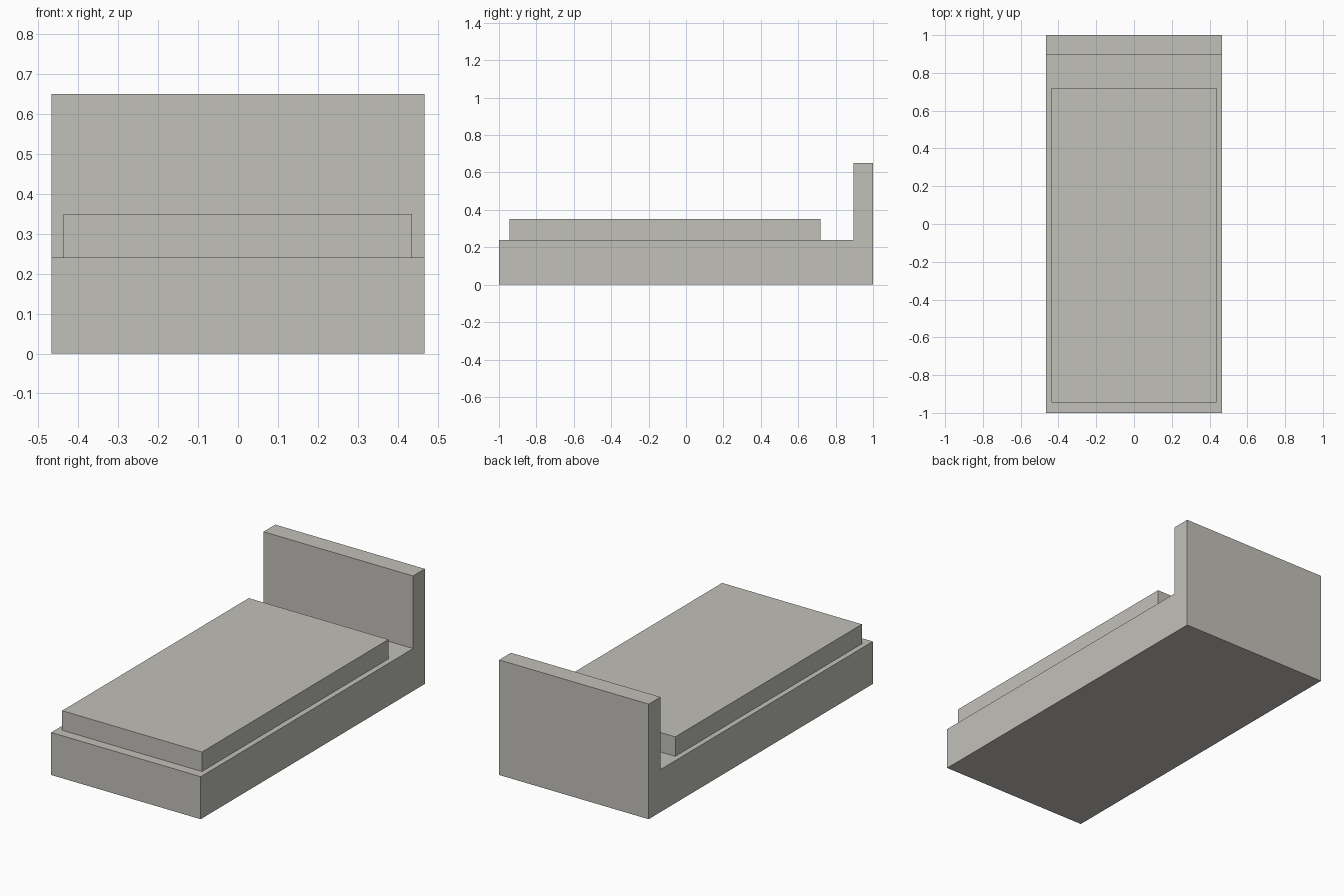
import bpy
import bmesh

if "Cube" in bpy.data.objects:
    bpy.data.objects.remove(bpy.data.objects["Cube"])

grey = bpy.data.materials.new("warm_grey")
grey.diffuse_color = (0.54, 0.53, 0.49, 1.0)
grey.use_nodes = True
grey.node_tree.nodes["Principled BSDF"].inputs["Base Color"].default_value = grey.diffuse_color


def extrude_profile(name, profile, x0, x1):
    """Extrude a closed (y, z) outline along x from x0 to x1."""
    bm = bmesh.new()
    face = bm.faces.new([bm.verts.new((x0, y, z)) for y, z in profile])
    result = bmesh.ops.extrude_face_region(bm, geom=[face])
    moved = [g for g in result["geom"] if isinstance(g, bmesh.types.BMVert)]
    bmesh.ops.translate(bm, verts=moved, vec=(x1 - x0, 0, 0))
    bmesh.ops.recalc_face_normals(bm, faces=bm.faces)
    mesh = bpy.data.meshes.new(name)
    bm.to_mesh(mesh)
    bm.free()
    mesh.materials.append(grey)
    obj = bpy.data.objects.new(name, mesh)
    bpy.context.collection.objects.link(obj)
    return obj


# Bed base and headboard as one L-shaped body
extrude_profile("bed_frame", [
    (-1.0, 0.0), (1.0, 0.0), (1.0, 0.65),
    (0.895, 0.65), (0.895, 0.24), (-1.0, 0.24),
], -0.467, 0.467)

# Mattress resting on the base
extrude_profile("mattress", [
    (-0.945, 0.24), (0.72, 0.24), (0.72, 0.35), (-0.945, 0.35),
], -0.437, 0.436)
